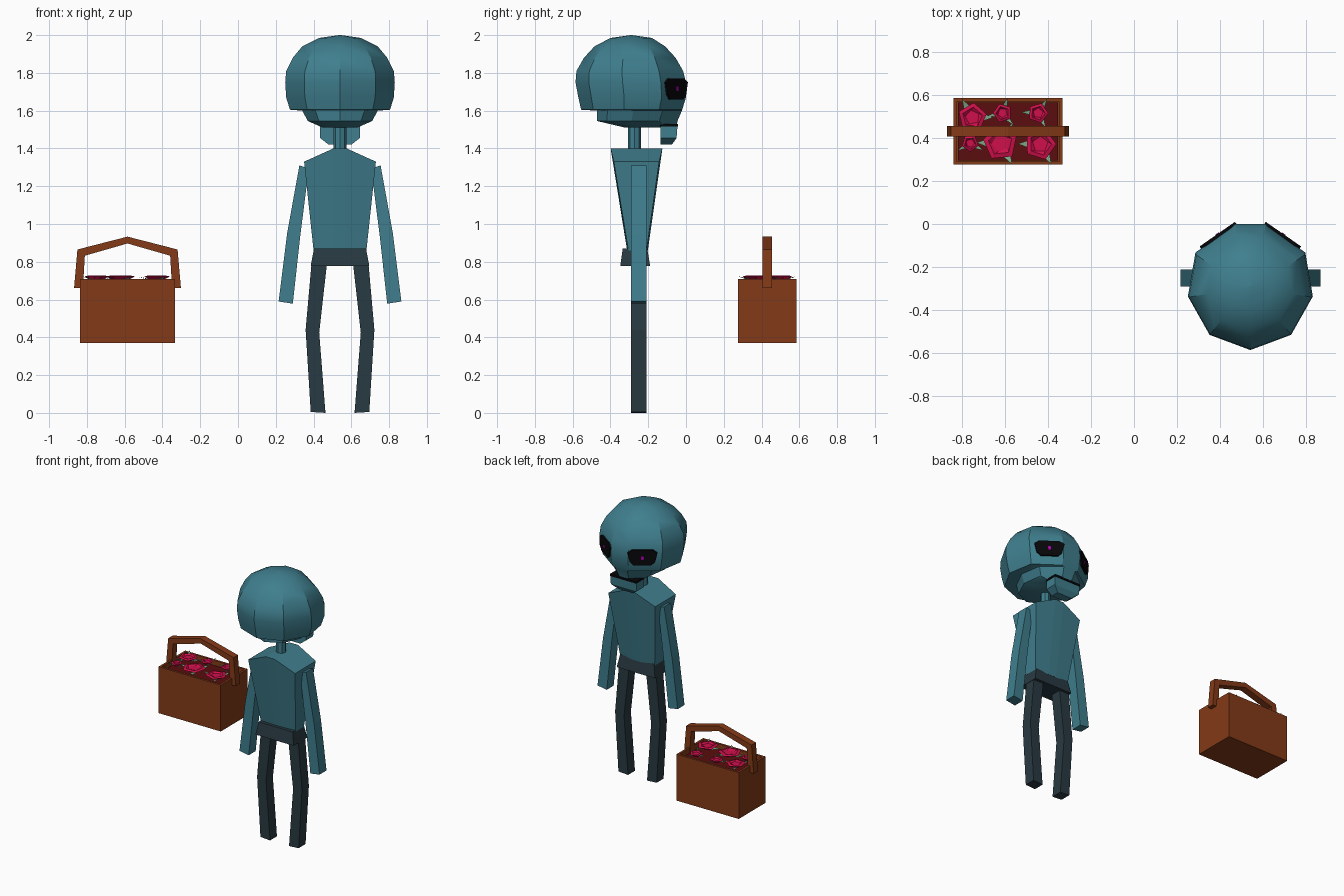
import bpy, bmesh, math, random
from mathutils import Vector

if "Cube" in bpy.data.objects:
    bpy.data.objects.remove(bpy.data.objects["Cube"])

random.seed(4)
CX = 0.54   # figure centre line
BX, BY = -0.585, 0.43   # basket centre


def material(name, rgb):
    m = bpy.data.materials.new(name)
    m.diffuse_color = (*rgb, 1)
    m.use_nodes = True
    m.node_tree.nodes["Principled BSDF"].inputs["Base Color"].default_value = m.diffuse_color
    return m


TEAL = material("teal_skin", (0.05, 0.21, 0.27))
DARK = material("dark_cloth", (0.022, 0.042, 0.054))
BLACK = material("black", (0.002, 0.002, 0.003))
PUPIL = material("magenta", (0.45, 0.0, 0.45))
WOOD = material("brown_wicker", (0.23, 0.042, 0.009))
LINING = material("dark_red", (0.1, 0.004, 0.004))
ROSE = material("rose_red", (0.63, 0.005, 0.07))
LEAF = material("leaf_green", (0.21, 0.4, 0.25))


def finish(name, bm, mat):
    bmesh.ops.recalc_face_normals(bm, faces=bm.faces)
    me = bpy.data.meshes.new(name)
    bm.to_mesh(me)
    bm.free()
    me.materials.append(mat)
    ob = bpy.data.objects.new(name, me)
    bpy.context.collection.objects.link(ob)
    return ob


def loft(name, rings, mat):
    """Skin a list of equal-length point rings and cap both ends."""
    bm = bmesh.new()
    vs = [[bm.verts.new(p) for p in r] for r in rings]
    n = len(rings[0])
    for a, b in zip(vs, vs[1:]):
        for i in range(n):
            j = (i + 1) % n
            bm.faces.new((a[i], a[j], b[j], b[i]))
    bm.faces.new(vs[0])
    bm.faces.new(vs[-1])
    return finish(name, bm, mat)


def rect(x0, x1, y0, y1, z0, z1=None):
    z1 = z0 if z1 is None else z1
    return [(x0, y0, z0), (x1, y0, z1), (x1, y1, z1), (x0, y1, z0)]


# Head: nine-sided lofted skull, flattened toward the face and jaw
nonagon = [(math.cos(math.radians(-90 + 40 * i)) / 0.985,
            math.sin(math.radians(-90 + 40 * i))) for i in range(9)]
nonagon = [(x * 0.7 if y > 0.9 else x, y) for x, y in nonagon]
skull = [  # z, half width, back y, front y
    (2.0, .005, -.295, -.285), (1.985, .11, -.40, -.18), (1.94, .20, -.485, -.11),
    (1.88, .25, -.54, -.055), (1.81, .285, -.58, -.015), (1.75, .29, -.585, 0),
    (1.67, .285, -.57, 0), (1.605, .265, -.555, -.02), (1.60, .20, -.47, -.022),
    (1.545, .17, -.47, -.045), (1.512, .095, -.33, -.05)]
rings = []
for z, hw, back, front in skull:
    sy = (front - back) / 1.94
    rings.append([(CX + x * hw, back + (y + 1) * sy, z) for x, y in nonagon])
head = loft("head", rings, TEAL)
bpy.context.view_layer.objects.active = head
head.select_set(True)
bpy.ops.object.shade_smooth_by_angle(angle=math.radians(30))
head.select_set(False)

# Jaw and mouth
loft("jaw", [rect(CX - .06, CX + .06, -.135, -.075, 1.42),
             rect(CX - .105, CX + .105, -.135, -.05, 1.455),
             rect(CX - .105, CX + .105, -.135, -.045, 1.52)], TEAL)
loft("mouth", [rect(CX - .107, CX + .107, -.137, -.042, 1.515),
               rect(CX - .107, CX + .107, -.137, -.042, 1.53)], BLACK)

# Eyes and pupils lie on the two slanted face panels
eye_shape = [(-.1, .035), (-.07, .055), (.07, .055), (.1, .035),
             (.085, -.03), (.06, -.055), (-.06, -.055), (-.085, -.03)]
for s, side in ((-1, "left"), (1, "right")):
    along = Vector((s * .82, -.57, 0))
    out = Vector((s * .57, .82, 0))
    mid = Vector((CX + s * .15, -.052, 1.715))

    def slab(name, shape, d0, d1, mat):
        loft(name, [[mid + along * u + out * d + Vector((0, 0, v)) for u, v in shape]
                    for d in (d0, d1)], mat)
    slab(side + "_eye", eye_shape, -.015, .006, BLACK)
    slab(side + "_pupil", [(u * .1, v * .22) for u, v in eye_shape], 0, .009, PUPIL)

# Neck
bm = bmesh.new()
bmesh.ops.create_cone(bm, cap_ends=True, segments=8, radius1=.034, radius2=.034, depth=.15)
bmesh.ops.translate(bm, verts=bm.verts, vec=(CX, -.272, 1.455))
finish("neck", bm, TEAL)

# Torso: tapered, sloping shoulders around a centre ridge
slices = []
for x, top, bot, d in ((-.19, 1.33, -.14, .12), (-.035, 1.4, -.03, .137),
                       (.035, 1.4, .03, .137), (.19, 1.33, .14, .12)):
    w = d * .4
    slices.append([(CX + bot, -.257 - w, .86), (CX + x, -.262 - d, top),
                   (CX + x, -.262 + d, top), (CX + bot, -.257 + w, .86)])
loft("torso", slices, TEAL)

# Hips
loft("hips", [rect(CX - .155, CX + .155, -.348, -.19, .778),
              rect(CX - .138, CX + .138, -.335, -.205, .87)], DARK)


# Limbs: bent square bars mirrored across the body
def limb(name, s, path, mat):
    loft(name, [rect(CX + s * a, CX + s * b, -.29, -.21, za, zb)
                for a, b, za, zb in path], mat)


for s, side in ((-1, "left"), (1, "right")):
    limb(side + "_arm", s, [(.215, .165, 1.31, 1.295), (.28, .21, .95, .94),
                            (.325, .25, .59, .578)], TEAL)
    limb(side + "_leg", s, [(.15, .068, .80, .80), (.182, .11, .44, .425),
                            (.155, .077, .005, 0)], DARK)

# Basket: box with a sunken opening
bm = bmesh.new()
bmesh.ops.create_cube(bm, size=1)
for v in bm.verts:
    v.co = (BX + v.co.x * .505, BY + v.co.y * .31, .54 + v.co.z * .34)
top = max(bm.faces, key=lambda f: f.calc_center_median().z)
bmesh.ops.inset_region(bm, faces=[top], thickness=.022)
bmesh.ops.translate(bm, verts=top.verts, vec=(0, 0, 0))
ext = bmesh.ops.extrude_discrete_faces(bm, faces=[top])["faces"][0]
bmesh.ops.translate(bm, verts=ext.verts, vec=(0, 0, -.05))
finish("basket", bm, WOOD)
loft("basket_lining", [rect(BX - .232, BX + .232, BY - .135, BY + .135, z)
                       for z in (.655, .675)], LINING)

# Handle: flat bar bent over the basket
outer = [(-.283, .66), (-.265, .865), (0, .933), (.265, .865), (.283, .66)]
inner = [(-.236, .66), (-.226, .832), (0, .897), (.226, .832), (.236, .66)]
loft("basket_handle",
     [[(BX + xo, BY - .025, zo), (BX + xi, BY - .025, zi),
       (BX + xi, BY + .025, zi), (BX + xo, BY + .025, zo)]
      for (xo, zo), (xi, zi) in zip(outer, inner)], WOOD)

# Roses: shallow five-sided blooms with pointed leaves beneath
for k, (x, y, r) in enumerate([(-.75, .495, .068), (-.61, .515, .045), (-.445, .515, .048),
                               (-.76, .375, .04), (-.62, .375, .082), (-.435, .37, .075)]):
    a0 = random.uniform(0, 6.28)

    def ring(rad, z, turn=0):
        return [(x + rad * math.cos(a0 + turn + i * 1.2566),
                 y + rad * math.sin(a0 + turn + i * 1.2566), z) for i in range(5)]
    loft(f"rose_{k}", [ring(r * .4, .70), ring(r, .722), ring(r * .7, .727),
                       ring(r * .5, .718, .3)], ROSE)
    bm = bmesh.new()
    for i in range(3):
        a = a0 + .6 + i * 2.1
        pts = [(r * .6, a - .55, .705), (r + .03, a, .722), (r * .6, a + .55, .708)]
        bm.faces.new([bm.verts.new((x + d * math.cos(t), y + d * math.sin(t), z))
                      for d, t, z in pts])
    finish(f"rose_leaves_{k}", bm, LEAF)
